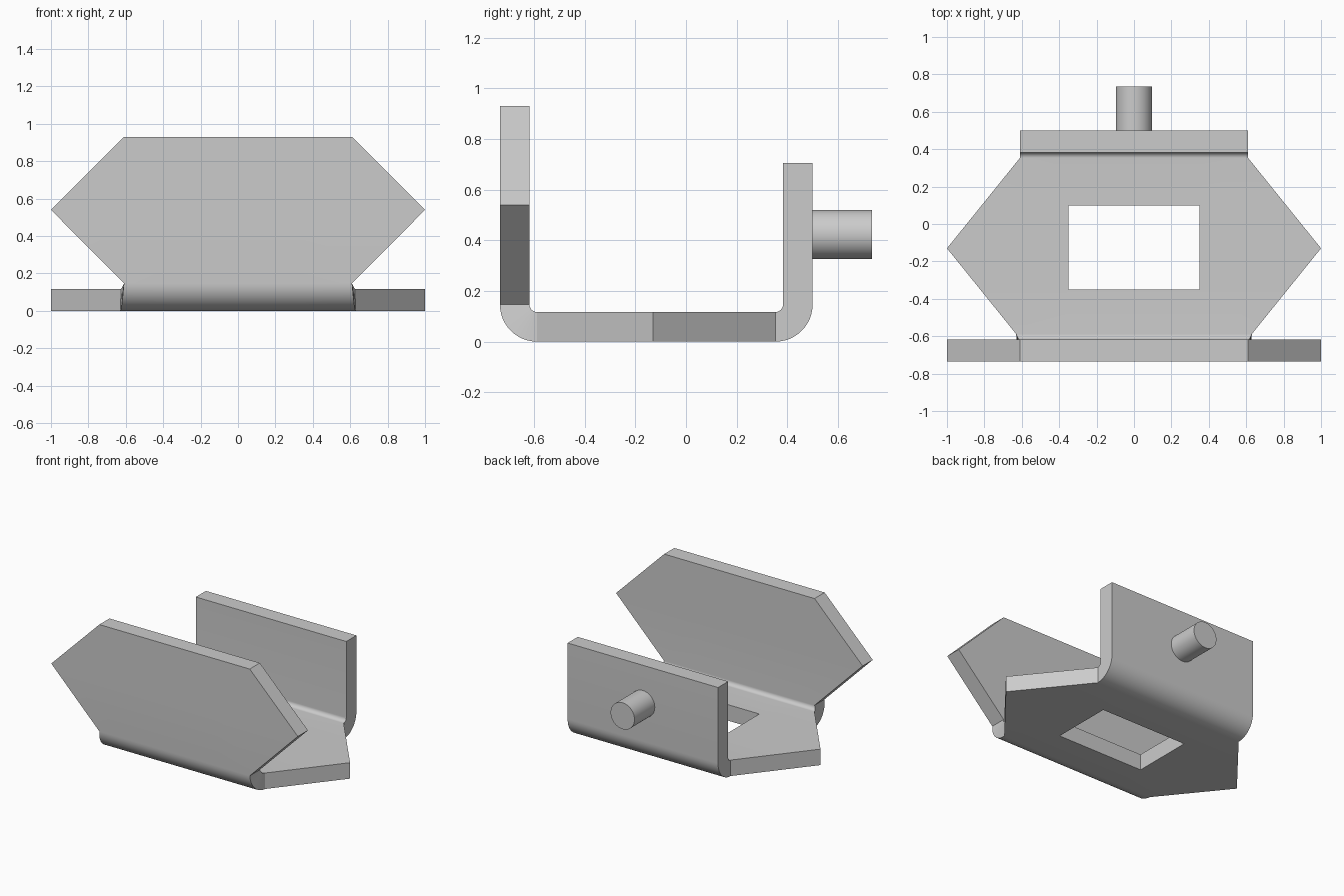
import bpy, bmesh, math

cube = bpy.data.objects.get("Cube")
if cube:
    bpy.data.objects.remove(cube, do_unlink=True)

steel = bpy.data.materials.new("plain_grey")
steel.use_nodes = True
GREY = (0.6, 0.6, 0.6, 1)
steel.diffuse_color = GREY
steel.node_tree.nodes["Principled BSDF"].inputs["Base Color"].default_value = GREY

T = 0.117            # sheet thickness
R = 0.147            # outer bend radius
W = 0.61             # half width at the bends
FRONT, BACK = -0.588, 0.353   # bend centres along y
TIP = -0.13          # y of the base plate's side points
HOLE_X, HOLE_Y0, HOLE_Y1 = 0.35, -0.35, 0.10
SLOPE = (1 - W) / (BACK - TIP)
STEPS = 12


def finish(bm, name):
    bmesh.ops.recalc_face_normals(bm, faces=bm.faces)
    mesh = bpy.data.meshes.new(name)
    bm.to_mesh(mesh)
    bm.free()
    mesh.materials.append(steel)
    obj = bpy.data.objects.new(name, mesh)
    bpy.context.collection.objects.link(obj)
    bpy.ops.object.select_all(action='DESELECT')
    obj.select_set(True)
    bpy.context.view_layer.objects.active = obj
    bpy.ops.object.shade_smooth_by_angle(angle=math.radians(30))
    return obj


def base_width(y):
    return 1 - abs(y - TIP) * SLOPE


def bend(centre, side, w0, w1):
    """Stations round a bend, from the base (w0) up to the upright (w1)."""
    out = []
    for i in range(STEPS + 1):
        a = math.pi / 2 * i / STEPS
        dy, dz = side * math.sin(a), -math.cos(a)
        r = R - T
        out.append(((centre + R * dy, R + R * dz),
                    (centre + r * dy, R + r * dz),
                    w0 + (w1 - w0) * i / STEPS))
    return out


def upright(y_out, y_in, z, w):
    return ((y_out, z), (y_in, z), w)


# Stations along the folded sheet: outer (y, z), inner (y, z), half width
f_out, b_out = FRONT - R, BACK + R
stations = [upright(f_out, f_out + T, 0.93, W), upright(f_out, f_out + T, 0.54, 1)]
stations += reversed(bend(FRONT, -1, base_width(FRONT), W))
hole_start = len(stations)
stations += [((y, 0), (y, T), base_width(y)) for y in (HOLE_Y0, TIP, HOLE_Y1)]
stations += bend(BACK, 1, W, W)
stations.append(upright(b_out, b_out - T, 0.705, W))

# Folded bracket, with the rectangular window left open in the base
bm = bmesh.new()
rows = []
for outer, inner, w in stations:
    rows.append([[bm.verts.new((x, *p)) for x in (-w, -HOLE_X, HOLE_X, w)]
                 for p in (outer, inner)])
for i, (a, b) in enumerate(zip(rows, rows[1:])):
    open_cell = i in (hole_start, hole_start + 1)
    for layer in (0, 1):
        for c in range(3):
            if not (open_cell and c == 1):
                bm.faces.new((a[layer][c], a[layer][c + 1], b[layer][c + 1], b[layer][c]))
    for c in (0, 1, 2, 3) if open_cell else (0, 3):
        bm.faces.new((a[0][c], b[0][c], b[1][c], a[1][c]))
for row in (rows[0], rows[-1], rows[hole_start], rows[hole_start + 2]):
    for c in range(3) if row in (rows[0], rows[-1]) else (1,):
        bm.faces.new((row[0][c], row[0][c + 1], row[1][c + 1], row[1][c]))
finish(bm, "folded_bracket")

# Round pin on the rear upright
bm = bmesh.new()
bmesh.ops.create_cone(bm, cap_ends=True, segments=48, radius1=0.097, radius2=0.097, depth=0.235)
pin = finish(bm, "rear_pin")
pin.rotation_euler.x = math.pi / 2
pin.location = (0, b_out + 0.1175, 0.423)
